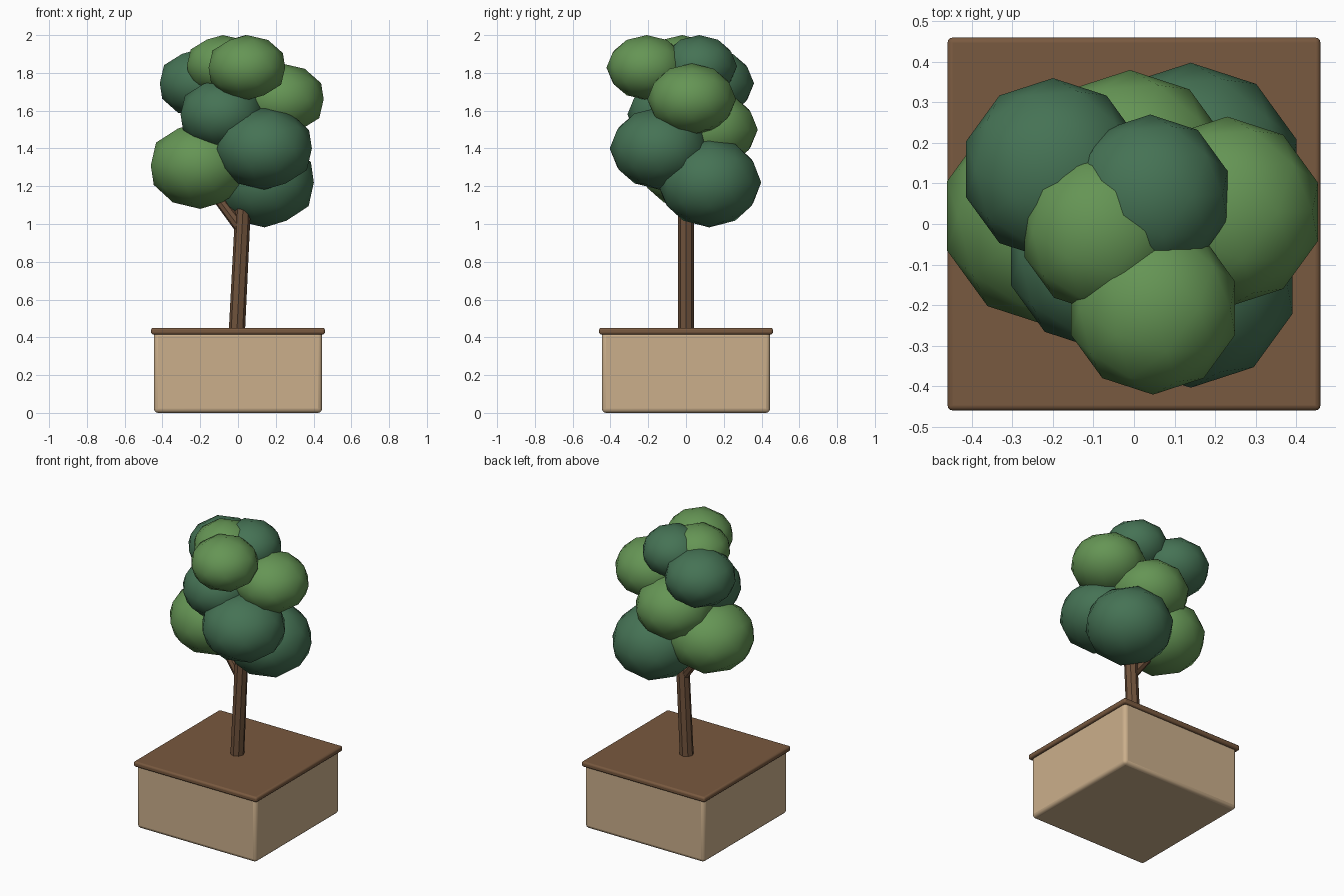
import bpy, math
from mathutils import Vector

if "Cube" in bpy.data.objects:
    bpy.data.objects.remove(bpy.data.objects["Cube"])


def material(name, rgb):
    m = bpy.data.materials.new(name)
    m.diffuse_color = (*rgb, 1)
    m.use_nodes = True
    m.node_tree.nodes["Principled BSDF"].inputs["Base Color"].default_value = m.diffuse_color
    return m


TAN = material("tan", (0.60, 0.43, 0.26))
SOIL = material("soil_brown", (0.19, 0.10, 0.05))
BARK = material("bark_brown", (0.16, 0.085, 0.045))
DARK = material("dark_green", (0.06, 0.17, 0.09))
LIGHT = material("light_green", (0.13, 0.30, 0.09))


def finish(name, mat, angle):
    o = bpy.context.object
    o.name = name
    o.data.materials.append(mat)
    bpy.ops.object.transform_apply(location=False, rotation=True, scale=True)
    bpy.ops.object.shade_smooth_by_angle(angle=math.radians(angle))
    return o


def rounded_box(name, half, z0, z1, bevel, mat):
    bpy.ops.mesh.primitive_cube_add(size=1, location=(0, 0, (z0 + z1) / 2))
    bpy.context.object.scale = (2 * half, 2 * half, z1 - z0)
    o = finish(name, mat, 40)
    b = o.modifiers.new("bevel", 'BEVEL')
    b.width = bevel
    b.segments = 3


def limb(name, p, q, r0, r1):
    p, q = Vector(p), Vector(q)
    bpy.ops.mesh.primitive_cone_add(vertices=8, radius1=r0, radius2=r1,
                                    depth=(q - p).length, location=(p + q) / 2)
    bpy.context.object.rotation_euler = (q - p).to_track_quat('Z', 'Y').to_euler()
    finish(name, BARK, 30)


# planter and soil slab
rounded_box("planter_box", 0.445, 0.0, 0.43, 0.022, TAN)
rounded_box("soil_slab", 0.46, 0.415, 0.45, 0.012, SOIL)

# leaning trunk and side branch
limb("trunk", (-0.006, 0, 0.43), (0.045, 0, 1.45), 0.043, 0.04)
limb("branch", (0.02, 0, 0.97), (-0.2, 0.02, 1.26), 0.032, 0.025)

# leaf clumps: x, y, z, radius, vertical radius, material
clumps = [
    (-0.20, 0.02, 1.31, 0.275, 0.23, LIGHT),
    (0.14, -0.14, 1.40, 0.264, 0.218, DARK),
    (0.14, 0.123, 1.22, 0.275, 0.238, DARK),
    (0.23, 0.03, 1.66, 0.235, 0.19, LIGHT),
    (-0.01, 0.13, 1.50, 0.25, 0.205, LIGHT),
    (-0.085, -0.08, 1.58, 0.23, 0.19, DARK),
    (-0.20, 0.135, 1.745, 0.225, 0.183, DARK),
    (-0.08, -0.02, 1.84, 0.20, 0.16, LIGHT),
    (0.04, 0.07, 1.835, 0.20, 0.165, DARK),
    (0.047, -0.208, 1.828, 0.213, 0.172, LIGHT),
]
for i, (x, y, z, r, h, mat) in enumerate(clumps):
    bpy.ops.mesh.primitive_ico_sphere_add(subdivisions=2, radius=1, location=(x, y, z))
    bpy.context.object.scale = (r, r, h)
    finish(f"leaf_clump_{i + 1}", mat, 60)
